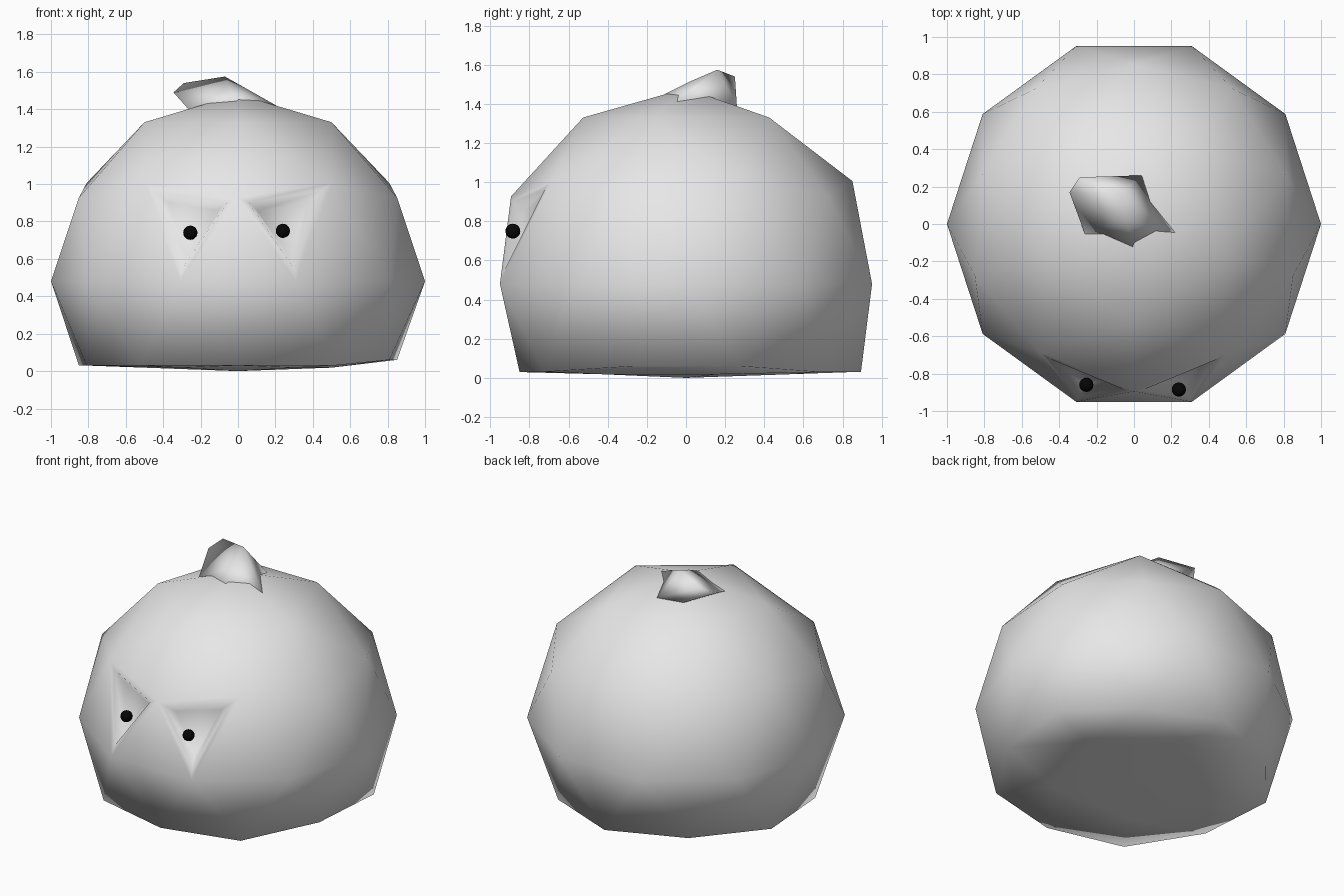
import bpy, bmesh, math
from mathutils import Matrix, Vector

if "Cube" in bpy.data.objects:
    bpy.data.objects.remove(bpy.data.objects["Cube"], do_unlink=True)


def material(name, value):
    mat = bpy.data.materials.new(name)
    mat.use_nodes = True
    color = (value, value, value, 1)
    mat.diffuse_color = color
    mat.node_tree.nodes["Principled BSDF"].inputs["Base Color"].default_value = color
    return mat


def finish(bm, name, mat):
    bmesh.ops.recalc_face_normals(bm, faces=bm.faces)
    for f in bm.faces:
        f.smooth = True
    mesh = bpy.data.meshes.new(name)
    bm.to_mesh(mesh)
    bm.free()
    mesh.materials.append(mat)
    obj = bpy.data.objects.new(name, mesh)
    bpy.context.collection.objects.link(obj)
    return obj


grey = material("pale_grey", 0.8)
black = material("pupil_black", 0.002)

# Body: a coarse ball with a flattened underside
bm = bmesh.new()
bmesh.ops.create_icosphere(bm, subdivisions=2, radius=1)
bmesh.ops.rotate(bm, verts=bm.verts, matrix=Matrix.Rotation(-math.pi / 2, 3, "Z"))
for v in bm.verts:
    v.co.z += 0.48
    if v.co.z < 0.1:
        v.co.z = 0.035 * math.hypot(v.co.x, v.co.y)
        if v.co.x > 0.8:
            v.co.z = 0.06

# Eye sockets: two triangles of the ball, rimmed and pressed in
bm.faces.ensure_lookup_table()
sockets = []
for side in (-1, 1):
    target = Vector((side * 0.27, -0.845, 0.80))
    sockets.append(min(bm.faces, key=lambda f: (f.calc_center_median() - target).length))
for thickness, depth in ((0.035, 0), (0.04, -0.05)):
    bmesh.ops.inset_individual(bm, faces=sockets, thickness=thickness,
                               depth=depth, use_even_offset=True)
finish(bm, "body", grey)

# Tuft: a lump on the crown that rises and hooks to one side
tuft_points = [
    (0, -0.15, 1.43), (0.24, -0.06, 1.40), (-0.26, -0.06, 1.395),
    (0.04, 0.26, 1.39), (-0.15, 0.24, 1.40), (-0.04, 0.02, 1.515),
    (-0.07, 0.16, 1.575), (-0.29, 0.25, 1.54), (-0.345, 0.17, 1.49),
]
bm = bmesh.new()
for p in tuft_points:
    bm.verts.new(p)
hull = bmesh.ops.convex_hull(bm, input=bm.verts)
loose = [g for g in hull["geom_interior"] if isinstance(g, bmesh.types.BMVert)]
bmesh.ops.delete(bm, geom=loose, context="VERTS")
finish(bm, "tuft", grey)

# Pupils: small balls resting in the sockets
for name, place in (("right_pupil", (-0.255, -0.86, 0.74)),
                    ("left_pupil", (0.24, -0.885, 0.75))):
    bm = bmesh.new()
    bmesh.ops.create_uvsphere(bm, u_segments=16, v_segments=10, radius=0.038)
    bmesh.ops.translate(bm, verts=bm.verts, vec=place)
    finish(bm, name, black)
